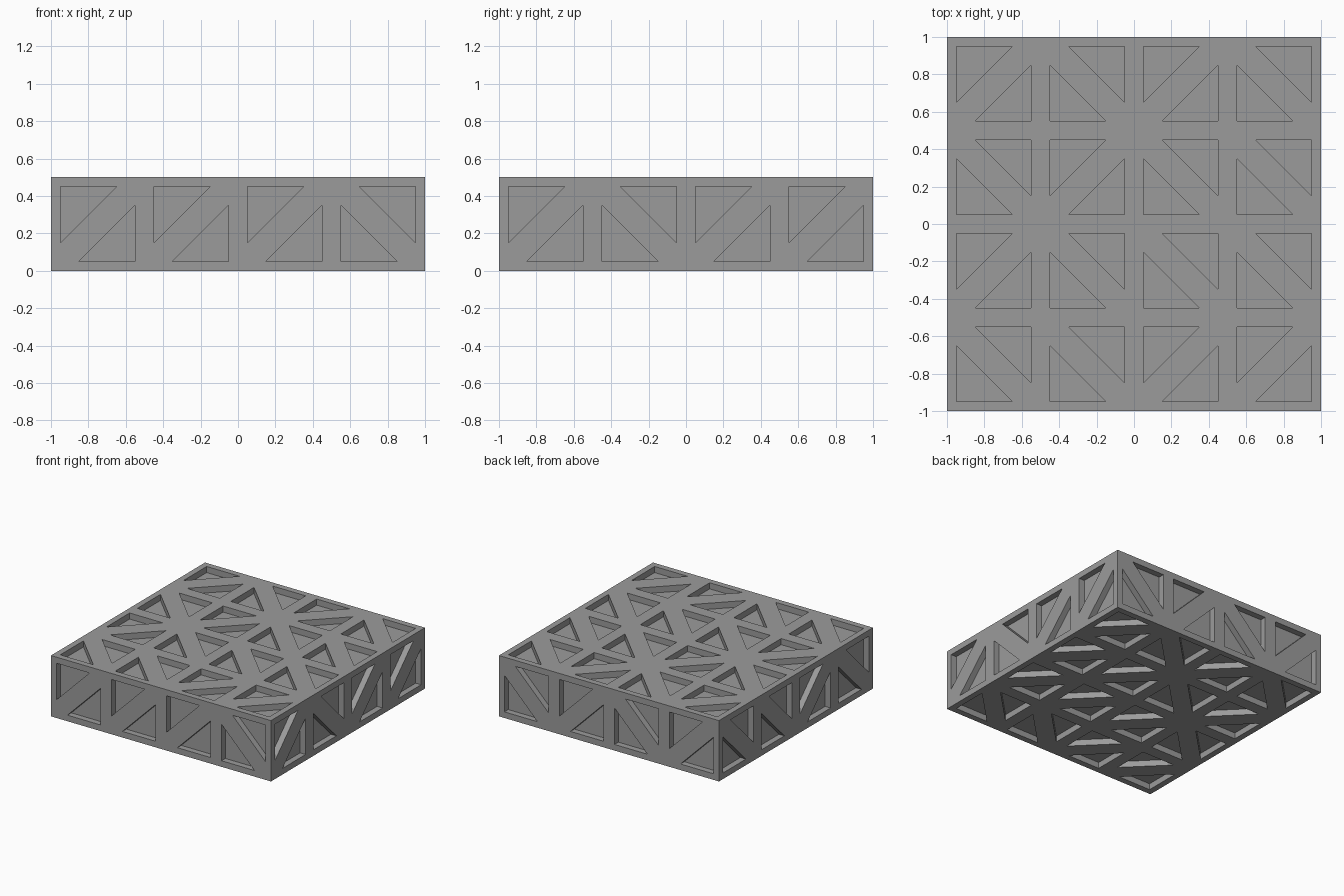
import bpy
import bmesh
from math import pi
from mathutils import Matrix, Vector

CELL, DEPTH = 0.5, 0.05
X, Y, Z = Vector((1, 0, 0)), Vector((0, 1, 0)), Vector((0, 0, 1))

# Half of a square cell: outer corner triangle and the pocket outline inside it
OUTER = [(-0.25, -0.25), (0.25, 0.25), (-0.25, 0.25)]
INNER = [(-0.2, -0.1), (0.1, 0.2), (-0.2, 0.2)]

# Diagonal strut directions, R = rising, F = falling, rows from the top down
DECK = ["RFRF", "FRFF", "RFFF", "FFRR"]
UNDERSIDE = [row[::-1].translate(str.maketrans("RF", "FR")) for row in DECK]

# Panel centre, its right and up directions, and its pattern
PANELS = [
    ((0, -1, 0.25), X, Z, ["RRRF"]),
    ((1, 0, 0.25), Y, Z, ["RFRR"]),
    ((0, 1, 0.25), -X, Z, ["FRFR"]),
    ((-1, 0, 0.25), -Y, Z, ["FFRF"]),
    ((0, 0, 0.5), X, Y, DECK),
    ((0, 0, 0), -X, Y, UNDERSIDE),
]


def half_cell(bm, frame, angle):
    """Add a triangular recess with its surrounding rim."""
    turn = frame @ Matrix.Rotation(angle, 4, 'Z')

    def ring(points, height):
        return [bm.verts.new(turn @ Vector((u, v, height))) for u, v in points]

    rim, lip, low = ring(OUTER, 0), ring(INNER, 0), ring(INNER, -DEPTH)
    for i in range(3):
        j = (i + 1) % 3
        bm.faces.new((rim[i], rim[j], lip[j], lip[i]))
        bm.faces.new((lip[i], lip[j], low[j], low[i]))
    bm.faces.new(low)


def panel(bm, centre, right, up, rows):
    """Tile one side of the slab with braced cells."""
    normal = right.cross(up)
    for r, row in enumerate(rows):
        for c, strut in enumerate(row):
            origin = (Vector(centre)
                      + right * CELL * (c - (len(row) - 1) / 2)
                      - up * CELL * (r - (len(rows) - 1) / 2))
            frame = Matrix((right, up, normal)).transposed().to_4x4()
            frame.translation = origin
            start = 0 if strut == "R" else pi / 2
            half_cell(bm, frame, start)
            half_cell(bm, frame, start + pi)


cube = bpy.data.objects.get("Cube")
if cube:
    bpy.data.objects.remove(cube, do_unlink=True)

# Plain grey material
grey = bpy.data.materials.new("plain_grey")
grey.use_nodes = True
grey.diffuse_color = (0.33, 0.33, 0.33, 1)
grey.node_tree.nodes["Principled BSDF"].inputs["Base Color"].default_value = grey.diffuse_color

# Braced slab
bm = bmesh.new()
for spec in PANELS:
    panel(bm, *spec)
bmesh.ops.remove_doubles(bm, verts=bm.verts, dist=0.0005)
mesh = bpy.data.meshes.new("braced_slab")
bm.to_mesh(mesh)
bm.free()
mesh.materials.append(grey)
slab = bpy.data.objects.new("braced_slab", mesh)
bpy.context.collection.objects.link(slab)
